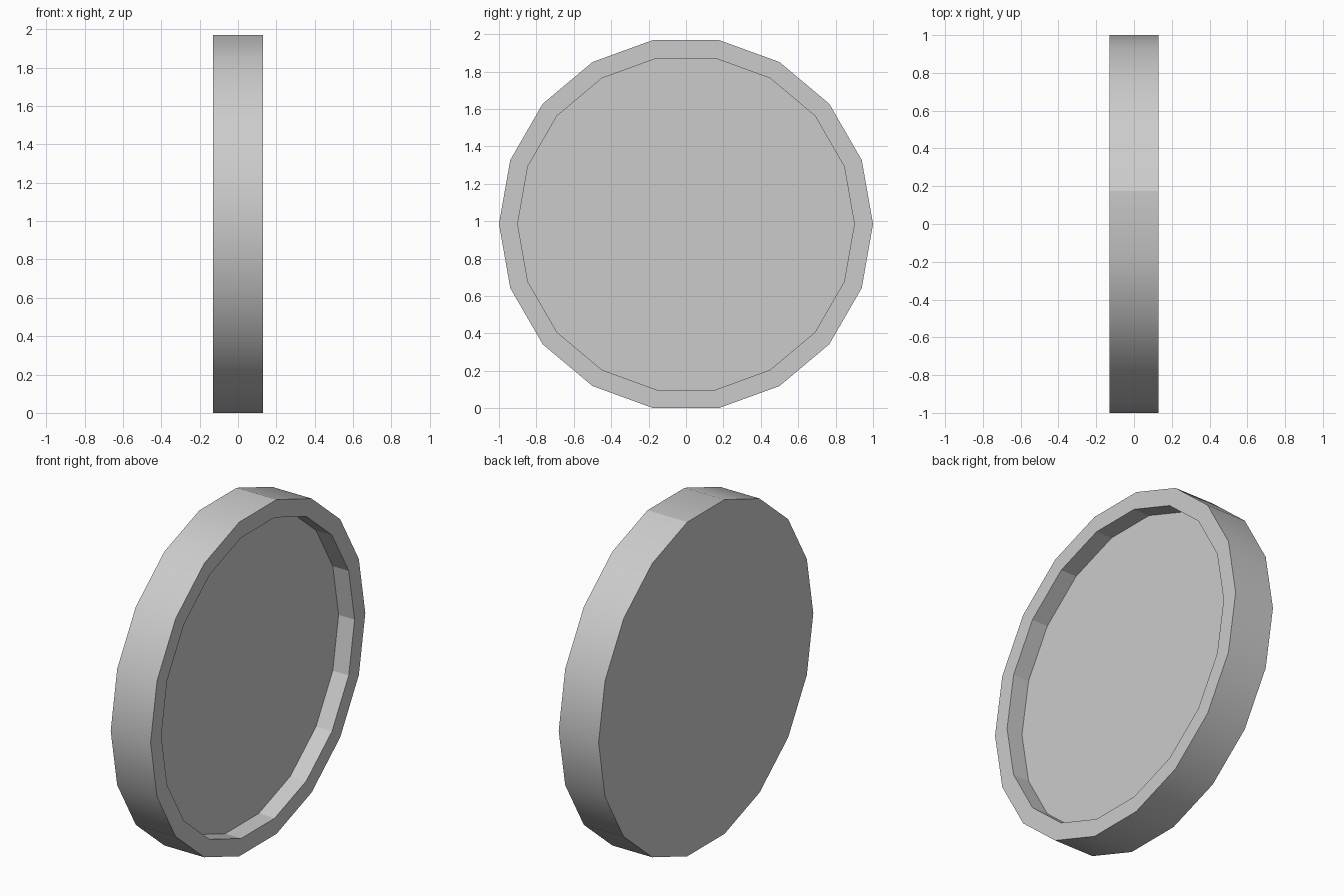
import bpy, bmesh
from math import cos, sin, pi

if "Cube" in bpy.data.objects:
    bpy.data.objects.remove(bpy.data.objects["Cube"])

SIDES = 18
HALF_T, R_OUT, R_IN, DEPTH = 0.13, 1.0, 0.9, 0.104
CZ = R_OUT * sin(pi * 4 / 9)   # flat edge rests on z = 0

bm = bmesh.new()


def ring(x, r):
    return [bm.verts.new((x, r * cos(2 * pi * i / SIDES), CZ + r * sin(2 * pi * i / SIDES)))
            for i in range(SIDES)]


def bridge(a, b):
    return [bm.faces.new((a[i], a[(i + 1) % SIDES], b[(i + 1) % SIDES], b[i]))
            for i in range(SIDES)]


# Cross-section loops: back edge, front edge, rim inner edge, recess floor
back = ring(-HALF_T, R_OUT)
front = ring(HALF_T, R_OUT)
lip = ring(HALF_T, R_IN)
floor = ring(HALF_T - DEPTH, R_IN)

outer_wall = bridge(back, front)
bridge(front, lip)
bridge(lip, floor)
bm.faces.new(floor)
bm.faces.new(back)
bmesh.ops.recalc_face_normals(bm, faces=bm.faces[:])

# Smooth outer wall with crisp borders and one shading seam; the rest stays flat
for f in outer_wall:
    f.smooth = True
for e in bm.edges:
    if not all(f in outer_wall for f in e.link_faces):
        e.smooth = False
bm.edges.get((back[4], front[4])).smooth = False

mesh = bpy.data.meshes.new("round_dish")
bm.to_mesh(mesh)
bm.free()
obj = bpy.data.objects.new("round_dish", mesh)
bpy.context.collection.objects.link(obj)
